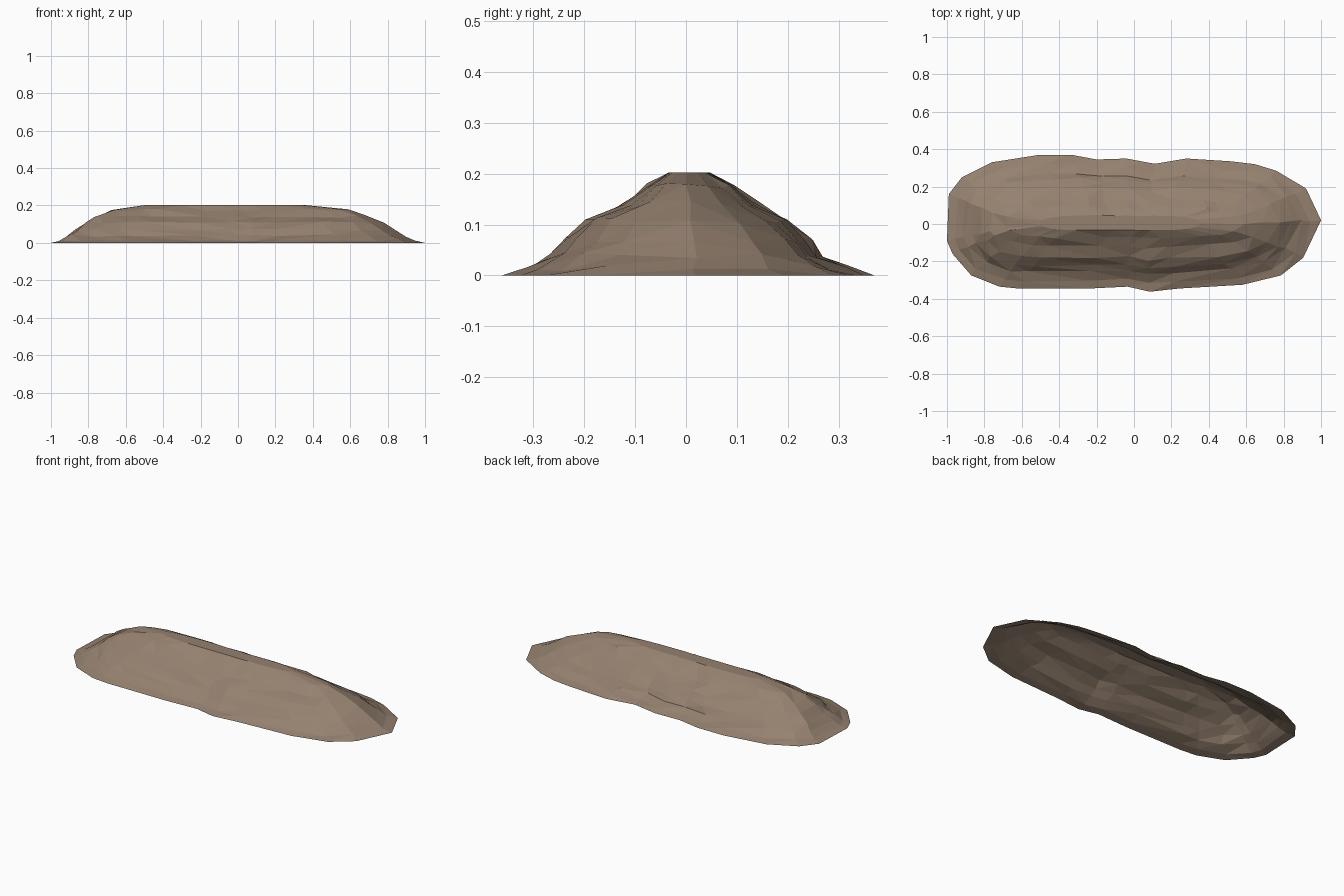
import bpy, bmesh, random

if "Cube" in bpy.data.objects:
    bpy.data.objects.remove(bpy.data.objects["Cube"])
random.seed(4)

# Foot outline of the mound, counter-clockwise seen from above
OUTLINE = [(1, .02), (.92, .19), (.76, .285), (.645, .32), (.52, .335), (.28, .35),
           (.11, .322), (-.04, .35), (-.2, .345), (-.335, .37), (-.505, .37),
           (-.76, .33), (-.92, .25), (-.99, .16), (-1, -.09), (-.97, -.16),
           (-.87, -.275), (-.72, -.335), (-.62, -.345), (-.24, -.345),
           (-.035, -.335), (.085, -.362), (.24, -.345), (.58, -.325),
           (.785, -.275), (.905, -.18)]

# Slope profile: height, reach to -x, reach to +x, reach to -y, reach to +y
LEVELS = [(0, 1, 1, .362, .37), (.014, .96, .95, .32, .325), (.04, .91, .89, .27, .275),
          (.07, .87, .84, .235, .243), (.108, .82, .78, .192, .2),
          (.14, .76, .69, .125, .14), (.175, .69, .6, .075, .09),
          (.202, .5, .36, .035, .047)]

# Dirt mound: stacked rings, open underneath
bm = bmesh.new()
rings = []
for i, (z, xn, xp, yn, yp) in enumerate(LEVELS):
    ring = []
    for x, y in OUTLINE:
        px = x * (xp if x > 0 else xn)
        py = y * (yp / .37 if y > 0 else yn / .362)
        if 0 < i < len(LEVELS) - 1:
            px += random.uniform(-.012, .012)
            py += random.uniform(-.007, .007)
            pz = z + random.uniform(-.006, .006)
        else:
            pz = z
        ring.append(bm.verts.new((px, py, pz)))
    rings.append(ring)
n = len(OUTLINE)
for a, b in zip(rings, rings[1:]):
    for k in range(n):
        j = (k + 1) % n
        bm.faces.new((a[k], a[j], b[j], b[k]))
bm.faces.new(rings[-1])
bmesh.ops.triangulate(bm, faces=bm.faces[:])

mesh = bpy.data.meshes.new("dirt_mound")
bm.to_mesh(mesh)
bm.free()
mound = bpy.data.objects.new("dirt_mound", mesh)
bpy.context.collection.objects.link(mound)

# Earth colour
earth = bpy.data.materials.new("earth brown")
earth.diffuse_color = (.30, .22, .16, 1)
earth.use_nodes = True
earth.node_tree.nodes["Principled BSDF"].inputs["Base Color"].default_value = earth.diffuse_color
mesh.materials.append(earth)
